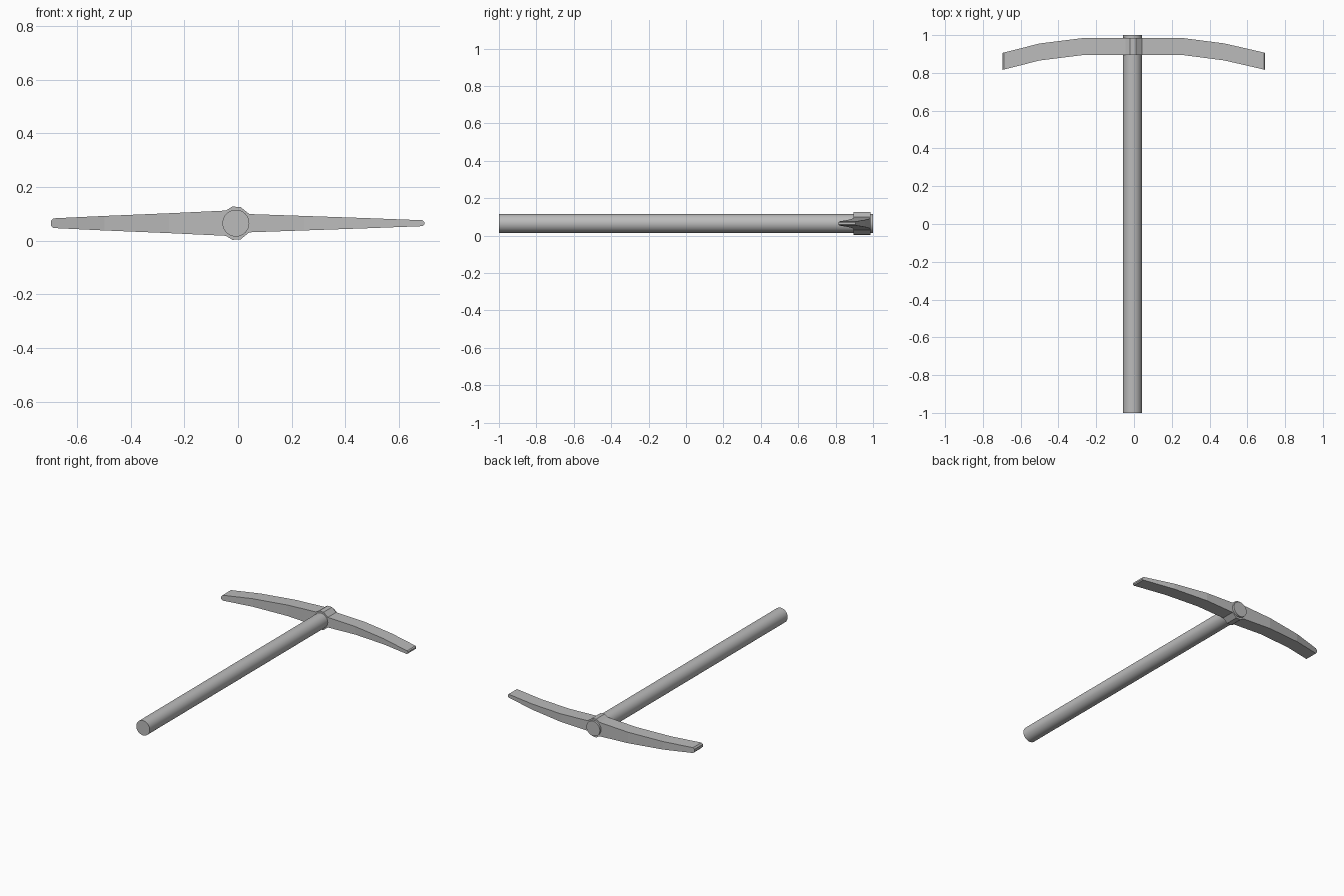
import bpy, bmesh, math

cube = bpy.data.objects.get("Cube")
if cube:
    bpy.data.objects.remove(cube, do_unlink=True)

CENTRE_X, CENTRE_Z = -0.008, 0.065
HEAD_BACK, HEAD_FRONT = 0.986, 0.896

grey = bpy.data.materials.new("plain grey")
grey.use_nodes = True
colour = (0.5, 0.5, 0.5, 1)
grey.diffuse_color = colour
grey.node_tree.nodes["Principled BSDF"].inputs["Base Color"].default_value = colour

# Round handle lying along y
bpy.ops.mesh.primitive_cylinder_add(
    vertices=32, radius=0.05, depth=2,
    location=(CENTRE_X, 0, CENTRE_Z), rotation=(math.pi / 2, 0, 0))
handle = bpy.context.object
handle.name = "handle"
handle.data.materials.append(grey)
bpy.ops.object.shade_smooth_by_angle(angle=math.radians(30))

# Head sections from one tip to the other: x, half height, backward sweep
sections = [
    (-0.697, 0.008, 0.080), (-0.688, 0.018, 0.078),
    (-0.498, 0.027, 0.030), (-0.257, 0.037, 0),
    (-0.045, 0.047, 0), (-0.021, 0.062, 0), (0.010, 0.060, 0), (0.042, 0.034, 0),
    (0.246, 0.027, 0), (0.478, 0.019, 0.030),
    (0.687, 0.011, 0.078), (0.694, 0.005, 0.080),
]
bm = bmesh.new()
rings = []
for x, half, sweep in sections:
    corners = [(HEAD_FRONT, -half), (HEAD_BACK, -half), (HEAD_BACK, half), (HEAD_FRONT, half)]
    rings.append([bm.verts.new((x, y - sweep, CENTRE_Z + z)) for y, z in corners])
for a, b in zip(rings, rings[1:]):
    for i in range(4):
        j = (i + 1) % 4
        bm.faces.new((a[i], a[j], b[j], b[i]))
bm.faces.new(rings[0])
bm.faces.new(rings[-1])
bmesh.ops.recalc_face_normals(bm, faces=bm.faces)
mesh = bpy.data.meshes.new("pick_head")
bm.to_mesh(mesh)
bm.free()
mesh.materials.append(grey)
head = bpy.data.objects.new("pick_head", mesh)
bpy.context.collection.objects.link(head)
